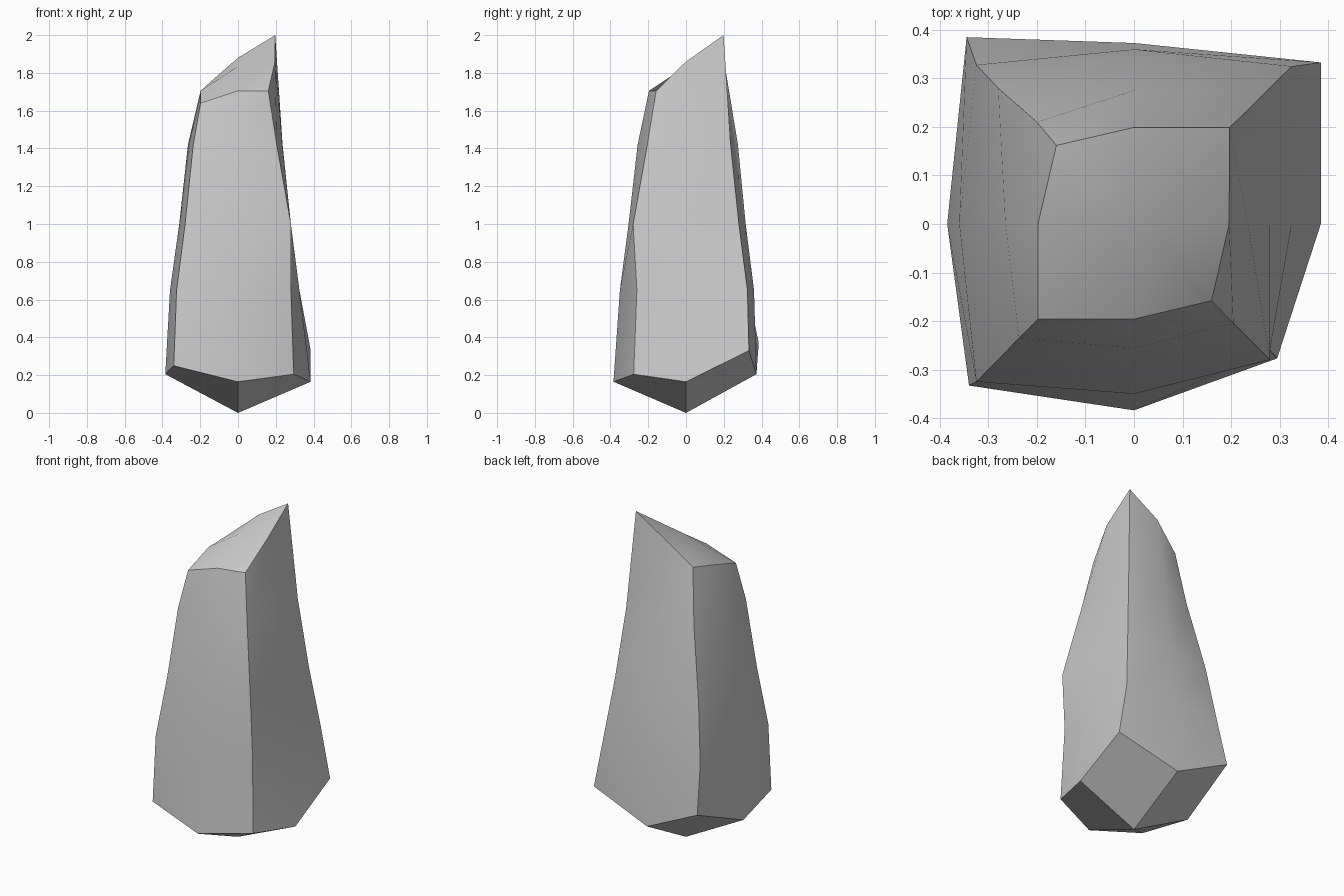
import bpy, bmesh, math

if "Cube" in bpy.data.objects:
    bpy.data.objects.remove(bpy.data.objects["Cube"])

# Eight points round each ring, from front-left counter-clockwise
base = [(-.34, -.333, .25), (0, -.384, .165), (.295, -.277, .205), (.385, 0, .165),
        (.385, .333, .33), (0, .373, .205), (-.345, .385, .37), (-.385, 0, .205)]
crown = [(-.198, -.196, 1.64), (0, -.196, 1.705), (.16, -.158, 1.705), (.196, 0, 1.86),
         (.197, .199, 2.0), (0, .199, 1.88), (-.16, .162, 1.74), (-.198, 0, 1.705)]
# Body rings: height, then plan outline
body = {
    .65: [(-.325, -.325), (0, -.35), (.28, -.26), (.325, 0), (.325, .325), (0, .36), (-.325, .328), (-.36, 0)],
    1.0: [(-.28, -.28), (0, -.304), (.28, -.28), (.28, 0), (.28, .28), (0, .316), (-.28, .28), (-.311, 0)],
    1.42: [(-.237, -.235), (0, -.256), (.205, -.205), (.235, 0), (.236, .236), (0, .275), (-.2, .21), (-.265, 0)],
}

bm = bmesh.new()
outlines = [base] + [[(x, y, z) for x, y in pts] for z, pts in body.items()] + [crown]
rings = [[bm.verts.new(p) for p in ring] for ring in outlines]

# Sides of the crystal
for a, b in zip(rings, rings[1:]):
    for i in range(8):
        j = (i + 1) % 8
        bm.faces.new((a[i], a[j], b[j], b[i]))


# Pointed foot and slanted crown: four corner facets round a centre point
def cap(ring, centre):
    c = bm.verts.new(centre)
    for i in (0, 2, 4, 6):
        bm.faces.new((c, ring[i - 1], ring[i], ring[i + 1]))


cap(rings[0], (0, 0, 0))
cap(rings[-1], (0, 0, 1.835))
bmesh.ops.recalc_face_normals(bm, faces=bm.faces)

mesh = bpy.data.meshes.new("crystal_rock")
bm.to_mesh(mesh)
bm.free()
rock = bpy.data.objects.new("crystal_rock", mesh)
bpy.context.collection.objects.link(rock)
bpy.context.view_layer.objects.active = rock
rock.select_set(True)
bpy.ops.object.shade_smooth_by_angle(angle=math.radians(30))
